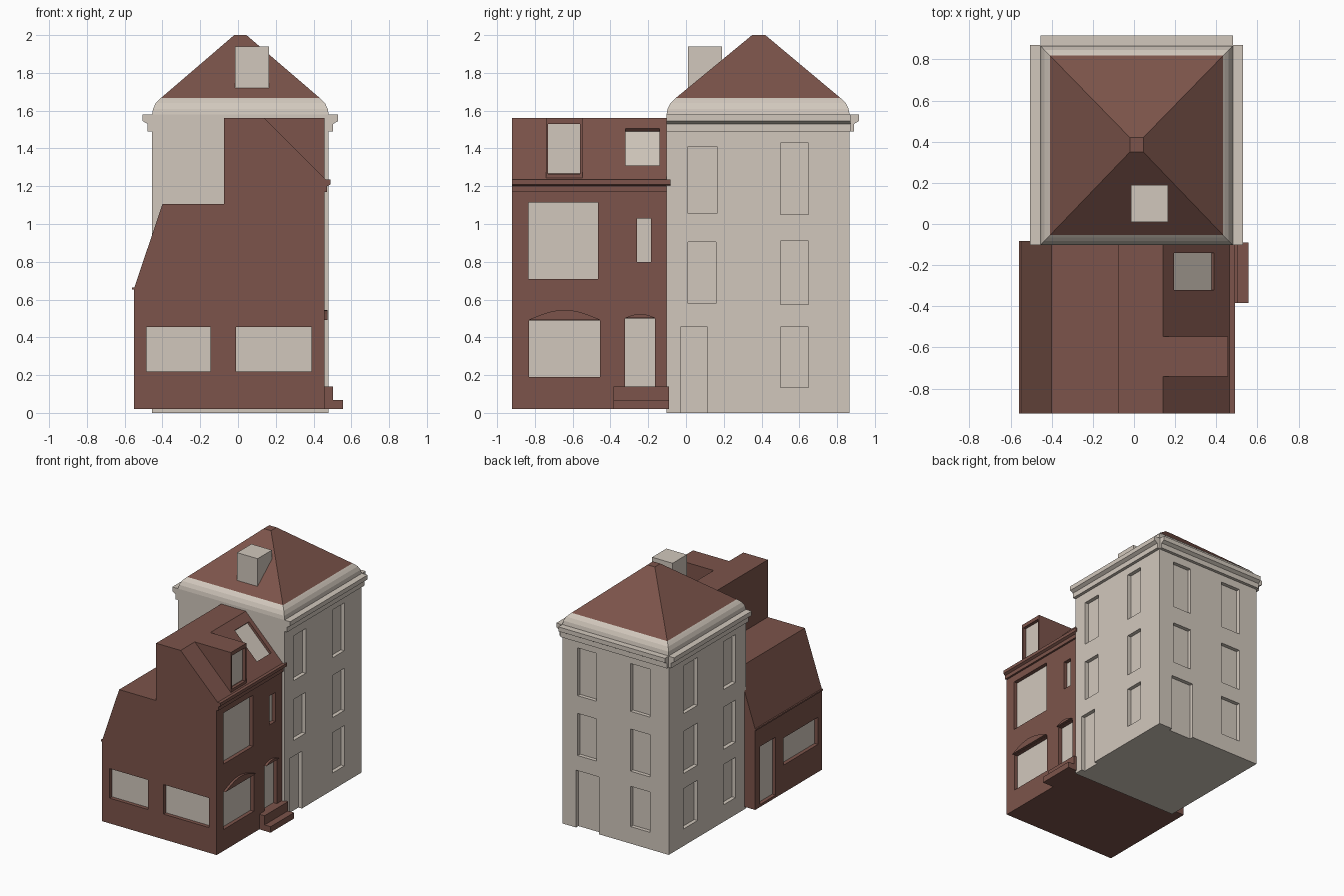
import bpy, bmesh, math

if "Cube" in bpy.data.objects:
    bpy.data.objects.remove(bpy.data.objects["Cube"])


def material(name, rgb):
    m = bpy.data.materials.new(name)
    m.diffuse_color = (*rgb, 1)
    m.use_nodes = True
    m.node_tree.nodes["Principled BSDF"].inputs["Base Color"].default_value = m.diffuse_color
    return m


CREAM = material("cream_stone", (0.64, 0.575, 0.505))
BRICK = material("red_brick", (0.20, 0.088, 0.069))


def add_prism(bm, pts, axis, a, b):
    """Extrude a 2D outline from a to b along x (points y,z) or y (points x,z)."""
    def at(p, t):
        return (t, p[0], p[1]) if axis == 'x' else (p[0], t, p[1])
    lo = [bm.verts.new(at(p, a)) for p in pts]
    hi = [bm.verts.new(at(p, b)) for p in pts]
    bm.faces.new(lo)
    bm.faces.new(hi[::-1])
    n = len(pts)
    for i in range(n):
        j = (i + 1) % n
        bm.faces.new((lo[j], lo[i], hi[i], hi[j]))


def add_box(bm, x0, x1, y0, y1, z0, z1):
    add_prism(bm, [(x0, z0), (x1, z0), (x1, z1), (x0, z1)], 'y', y0, y1)


def finish(name, bm, *mats):
    bmesh.ops.recalc_face_normals(bm, faces=bm.faces)
    me = bpy.data.meshes.new(name)
    bm.to_mesh(me)
    bm.free()
    for m in mats:
        me.materials.append(m)
    ob = bpy.data.objects.new(name, me)
    bpy.context.collection.objects.link(ob)
    return ob


def prism(name, pts, axis, a, b, mat):
    bm = bmesh.new()
    add_prism(bm, pts, axis, a, b)
    return finish(name, bm, mat)


def box(name, dims, mat):
    bm = bmesh.new()
    add_box(bm, *dims)
    return finish(name, bm, mat)


def span(side, wall, u0, u1, z0, z1, inner, outer):
    """Box on a wall: side is +x, -x, +y or -y; inner/outer measured outward from the wall."""
    s = 1 if side[0] == '+' else -1
    t0, t1 = sorted((wall + s * inner, wall + s * outer))
    return (t0, t1, u0, u1, z0, z1) if side[1] == 'x' else (u0, u1, t0, t1, z0, z1)


def cut(ob, bm):
    """Carve a set of recesses into a part."""
    cutter = finish("recess_cutter", bm, ob.data.materials[0])
    cutter.hide_render = True
    mod = ob.modifiers.new("recesses", 'BOOLEAN')
    mod.operation, mod.solver, mod.object = 'DIFFERENCE', 'EXACT', cutter
    bpy.context.view_layer.objects.active = ob
    bpy.ops.object.modifier_apply(modifier=mod.name)
    bpy.data.objects.remove(cutter)


# ---- tower body with recessed windows and doors
X0, X1, Y0, Y1 = -0.455, 0.48, -0.103, 0.866
tower = box("tower_walls", (X0, X1, Y0, Y1, 0, 1.58), CREAM)
ROWS = [(1.05, 1.43), (0.575, 0.91), (0.135, 0.455)]
openings = [('+x', X1, 0.01, 0.165, 1.055, 1.41), ('+x', X1, 0.01, 0.16, 0.58, 0.905),
            ('+x', X1, -0.03, 0.115, -0.05, 0.455), ('+y', Y1, 0.16, 0.36, -0.05, 0.455)]
for i, (z0, z1) in enumerate(ROWS):
    openings += [('+x', X1, 0.50, 0.648, z0, z1), ('-x', X0, 0.505, 0.68, z0, z1),
                 ('-x', X0, 0.03, 0.18, z0, z1), ('+y', Y1, -0.29, -0.12, z0, z1)]
    if i < 2:
        openings.append(('+y', Y1, 0.18, 0.345, z0, z1))
bm = bmesh.new()
for o in openings:
    add_box(bm, *span(*o, -0.03, 0.05))
cut(tower, bm)


# ---- tower cornices on the right, left and back
def cornice_profile(wall, s, steps):
    return [(wall - s * 0.02, steps[0][1])] + [(wall + s * d, z) for d, z in steps] + \
           [(wall - s * 0.02, steps[-1][1])]


STEPS = [(0.024, 1.49), (0.024, 1.53), (0.05, 1.545), (0.05, 1.58)]
prism("right_cornice", cornice_profile(X1, 1, STEPS), 'y', Y0, Y1 + 0.004, CREAM)
prism("left_cornice", cornice_profile(X0, -1, STEPS), 'y', Y0, Y1 + 0.004, CREAM)
prism("back_cornice", cornice_profile(Y1, 1, STEPS), 'x', X0, X1, CREAM)

# ---- hipped roof: cream curved eaves below, red slopes above
AX0, AX1, AY0, AY1 = -0.02, 0.045, 0.35, 0.42
bm = bmesh.new()
rings = []
for f, z in [(0, 1.58), (0.012, 1.61), (0.045, 1.64), (0.085, 1.658), (0.108, 1.667), (1, 2.0)]:
    x0, x1 = X0 + (AX0 - X0) * f, X1 + (AX1 - X1) * f
    y0, y1 = Y0 + (AY0 - Y0) * f, Y1 + (AY1 - Y1) * f
    rings.append([bm.verts.new((x, y, z)) for x, y in ((x0, y0), (x1, y0), (x1, y1), (x0, y1))])
for r, (lo, hi) in enumerate(zip(rings, rings[1:])):
    for i in range(4):
        j = (i + 1) % 4
        bm.faces.new((lo[i], lo[j], hi[j], hi[i])).material_index = int(r == 4)
bm.faces.new(rings[-1]).material_index = 1
bm.faces.new(rings[0][::-1])
finish("hipped_roof", bm, CREAM, BRICK)
box("chimney", (-0.015, 0.165, 0.01, 0.19, 1.66, 1.94), CREAM)

# ---- brick house: one outline extruded front to back
FY, BY, LX, RX = -0.92, -0.083, -0.55, 0.457
house = prism("brick_house", [(LX, 0.02), (RX, 0.02), (RX, 1.235), (0.465, 1.235), (0.14, 1.56),
                              (-0.075, 1.56), (-0.075, 1.105), (-0.40, 1.105), (LX, 0.66)],
              'y', FY, BY, BRICK)
dormer = box("dormer", (0.13, RX, -0.742, -0.547, 1.23, 1.56), BRICK)

house_openings = [
    ('-y', FY, -0.485, -0.145, 0.22, 0.455), ('-y', FY, -0.01, 0.39, 0.22, 0.455),
    ('+x', RX, -0.835, -0.465, 0.71, 1.115), ('+x', RX, -0.26, -0.185, 0.80, 1.03),
    ('+x', RX, -0.832, -0.455, 0.19, 0.49), ('+x', RX, -0.322, -0.165, 0.14, 0.50),
    ('-x', LX, -0.34, -0.14, 0.04, 0.50), ('-x', LX, -0.87, -0.44, 0.24, 0.455)]
dormer_opening = ('+x', RX, -0.73, -0.56, 1.265, 1.53)


def skylight(inner, outer):
    k = math.sqrt(0.5)
    return [(0.195 + k * inner, 1.505 + k * inner), (0.39 + k * inner, 1.31 + k * inner),
            (0.39 + k * outer, 1.31 + k * outer), (0.195 + k * outer, 1.505 + k * outer)]


bm = bmesh.new()
for o in house_openings:
    add_box(bm, *span(*o, -0.035, 0.05))
add_prism(bm, skylight(-0.025, 0.05), 'y', -0.32, -0.14)
cut(house, bm)
bm = bmesh.new()
add_box(bm, *span(*dormer_opening, -0.03, 0.05))
cut(dormer, bm)

# ---- cream panes at the bottom of each recess
bm = bmesh.new()
for o in house_openings:
    add_box(bm, *span(*o, -0.038, -0.03))
add_box(bm, *span(*dormer_opening, -0.033, -0.025))
add_prism(bm, skylight(-0.028, -0.02), 'y', -0.32, -0.14)
finish("window_panes", bm, CREAM)

# ---- house trim: eaves, arched hoods and door steps
prism("house_cornice", [(0.44, 1.17), (0.472, 1.17), (0.472, 1.20), (0.49, 1.21), (0.49, 1.235),
                        (0.44, 1.235)], 'y', FY, BY, BRICK)
box("left_eave", (-0.56, -0.53, FY, BY, 0.652, 0.664), BRICK)
for name, y0, y1, z, h in [("window_hood", -0.835, -0.452, 0.492, 0.053),
                           ("door_hood", -0.325, -0.16, 0.502, 0.022)]:
    arc = [(y0 + (y1 - y0) * i / 10, z + h * math.sin(math.pi * i / 10)) for i in range(11)]
    prism(name, arc, 'x', 0.44, 0.475, BRICK)
box("upper_step", (0.44, 0.503, -0.385, -0.09, 0.02, 0.14), BRICK)
box("lower_step", (0.44, 0.556, -0.385, -0.09, 0.02, 0.067), BRICK)
